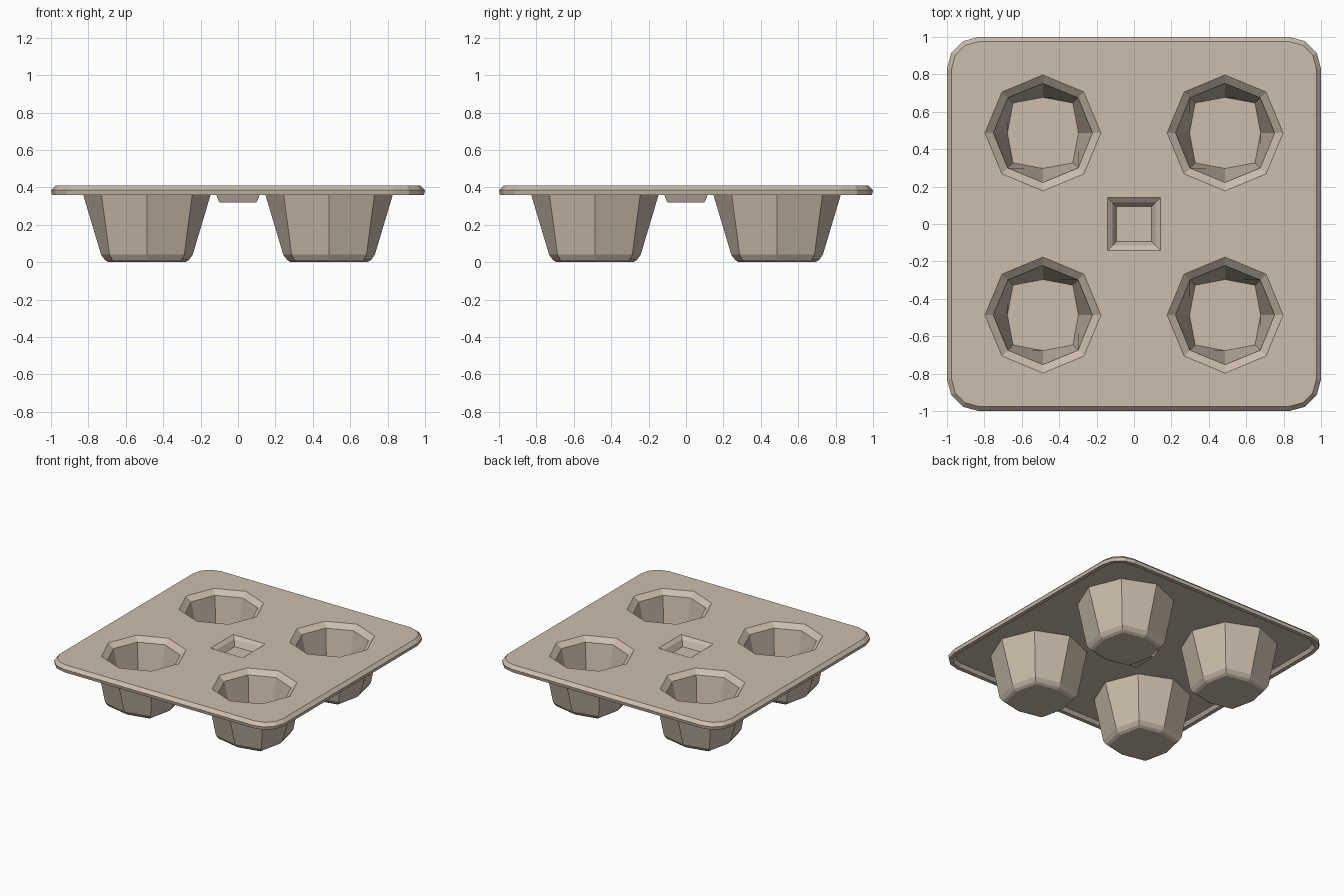
import bpy, bmesh
from math import sin, cos, pi, radians

old = bpy.data.objects.get("Cube")
if old:
    bpy.data.objects.remove(old, do_unlink=True)

TOP, UNDER, LIP = 0.41, 0.385, 0.36
CUP = 0.487

card = bpy.data.materials.new("moulded card")
card.use_nodes = True
color = (0.60, 0.51, 0.41, 1)
card.diffuse_color = color
bsdf = card.node_tree.nodes["Principled BSDF"]
bsdf.inputs["Base Color"].default_value = color
bsdf.inputs["Roughness"].default_value = 0.9

bm = bmesh.new()


def rounded_square(half, z, centre=0.83):
    # square outline with three-segment corners
    r = half - centre
    pts = []
    for k, (sx, sy) in enumerate([(1, 1), (-1, 1), (-1, -1), (1, -1)]):
        for s in range(4):
            a = k * pi / 2 + radians(30 * s)
            pts.append((sx * centre + r * cos(a), sy * centre + r * sin(a), z))
    return pts


def cup_ring(cx, cy, axis, diagonal, z):
    # eight-sided ring; diagonal is the x and y offset of the corner points
    pts = []
    for k in range(8):
        a = k * pi / 4
        r = axis if k % 2 == 0 else diagonal * 2 ** 0.5
        pts.append((cx + r * cos(a), cy + r * sin(a), z))
    return pts


def square_ring(half, z):
    return [(sx * half, sy * half, z) for sx, sy in [(1, 1), (-1, 1), (-1, -1), (1, -1)]]


def skin(rings, cap=False):
    # join successive rings with quads; return the edges of first and last ring
    loops = [[bm.verts.new(p) for p in ring] for ring in rings]
    n = len(loops[0])
    for a, b in zip(loops, loops[1:]):
        for i in range(n):
            j = (i + 1) % n
            bm.faces.new((a[i], a[j], b[j], b[i]))
    if cap:
        bm.faces.new(loops[-1])
    return [[bm.edges.get((l[i], l[(i + 1) % n])) for i in range(n)]
            for l in (loops[0], loops[-1])]


# Plate edge: top bevel, side wall, bottom lip, inner lip wall
top_edges, under_edges = skin([
    rounded_square(0.975, TOP),
    rounded_square(1.0, UNDER),
    rounded_square(0.995, LIP),
    rounded_square(0.965, LIP),
    rounded_square(0.945, UNDER),
])

# Four cups: inside wells and outside shells
for cx in (-CUP, CUP):
    for cy in (-CUP, CUP):
        inner, _ = skin([
            cup_ring(cx, cy, 0.31, 0.219, TOP),
            cup_ring(cx, cy, 0.265, 0.188, 0.375),
            cup_ring(cx, cy, 0.19, 0.16, 0.035),
        ], cap=True)
        outer, _ = skin([
            cup_ring(cx, cy, 0.348, 0.246, UNDER),
            cup_ring(cx, cy, 0.245, 0.20, 0.04),
            cup_ring(cx, cy, 0.225, 0.185, 0.012),
            cup_ring(cx, cy, 0.205, 0.17, 0.0),
        ], cap=True)
        top_edges += inner
        under_edges += outer

# Square recess in the centre
inner, _ = skin([square_ring(0.142, TOP), square_ring(0.116, 0.39),
                 square_ring(0.093, 0.345)], cap=True)
outer, _ = skin([square_ring(0.127, UNDER), square_ring(0.10, 0.32)], cap=True)
top_edges += inner
under_edges += outer

# Flat top and underside around the openings
for edges, normal in ((top_edges, (0, 0, 1)), (under_edges, (0, 0, -1))):
    bmesh.ops.triangle_fill(bm, edges=edges, use_beauty=True, normal=normal)

bmesh.ops.recalc_face_normals(bm, faces=bm.faces[:])
mesh = bpy.data.meshes.new("cup_tray")
bm.to_mesh(mesh)
bm.free()
mesh.materials.append(card)
tray = bpy.data.objects.new("cup_tray", mesh)
bpy.context.collection.objects.link(tray)
